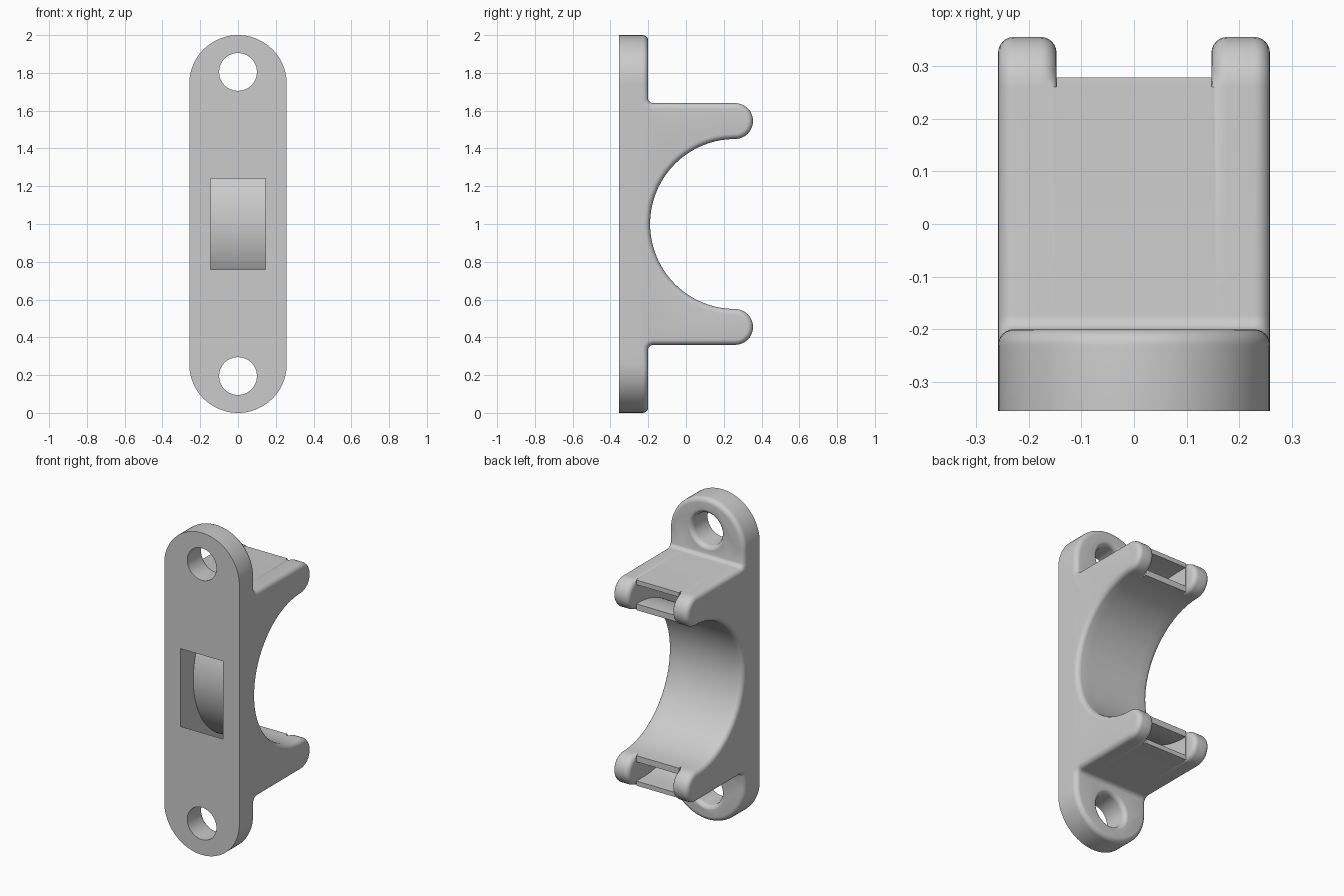
import bpy, bmesh
from math import sin, cos, pi

if "Cube" in bpy.data.objects:
    bpy.data.objects.remove(bpy.data.objects["Cube"])

W, R = 0.258, 0.03            # half width, edge rounding
FRONT, BACK = -0.355, -0.2    # plate faces in y
BORE_Y, BORE = 0.26, 0.45     # pipe seat
HORN_H, HORN = 0.545, 0.095   # rounded arm tips
SLOT, NOTCH = 0.147, 0.278    # strap slot half width, arm end between horns
STEPS = 6
# (distance along the rounding, inward offset) pairs, from flat side to full edge
ROUND = [(round(R * sin(pi / 2 * i / STEPS), 6), round(R * (1 - cos(pi / 2 * i / STEPS)), 6))
         for i in range(STEPS + 1)]

grey = bpy.data.materials.new("light grey")
grey.diffuse_color = (0.6, 0.6, 0.6, 1)
grey.use_nodes = True
grey.node_tree.nodes["Principled BSDF"].inputs["Base Color"].default_value = grey.diffuse_color


def arc(cx, cy, r, a0, a1, n):
    return [(cx + r * cos(a0 + (a1 - a0) * i / n), cy + r * sin(a0 + (a1 - a0) * i / n))
            for i in range(n + 1)]


def loft(name, rings):
    """Skin closed rings of equal point count and cap both ends."""
    bm = bmesh.new()
    vs = [[bm.verts.new((x, y, z + 1)) for x, y, z in ring] for ring in rings]
    n = len(vs[0])
    for a, b in zip(vs, vs[1:]):
        for i in range(n):
            bm.faces.new((a[i], a[(i + 1) % n], b[(i + 1) % n], b[i]))
    bm.faces.new(vs[0])
    bm.faces.new(vs[-1])
    bmesh.ops.remove_doubles(bm, verts=bm.verts[:], dist=1e-6)
    bmesh.ops.recalc_face_normals(bm, faces=bm.faces[:])
    me = bpy.data.meshes.new(name)
    bm.to_mesh(me)
    bm.free()
    ob = bpy.data.objects.new(name, me)
    bpy.context.collection.objects.link(ob)
    me.materials.append(grey)
    return ob


def combine(target, other, operation):
    m = target.modifiers.new("combine", 'BOOLEAN')
    m.operation, m.solver, m.object = operation, 'EXACT', other
    bpy.context.view_layer.objects.active = target
    bpy.ops.object.modifier_apply(modifier=m.name)
    bpy.data.objects.remove(other)


def body_ring(x, d=0.0, tip=0.0, clamp=False):
    """Side outline of the saddle, inset by d; tip insets only the horn ends."""
    horn = arc(BORE_Y, HORN_H, HORN - d, pi / 2, -pi / 2, 16)
    if tip:
        inner = arc(BORE_Y, HORN_H, HORN - tip, pi / 2, -pi / 2, 16)
        horn = horn[:1] + inner[1:-1] + horn[-1:]
    if clamp:
        horn = [(min(y, NOTCH), h) for y, h in horn]
    top = HORN_H + HORN
    half = [(FRONT, top + R)]
    half += arc(BACK + R - 0.002, top + R, R + d, pi, 1.5 * pi, 6)
    half += horn
    half += arc(BORE_Y, 0, BORE + d, pi / 2, pi, 28)[1:]
    full = half + [(y, -h) for y, h in reversed(half[:-1])]
    return [(x, y, h) for y, h in full]


# saddle body with two arms, each ending in a pair of rounded horns
side = [body_ring(W - R + s, d) for s, d in reversed(ROUND)]
side += [body_ring(SLOT + R - s, tip=d) for s, d in ROUND]
side.append(body_ring(SLOT, clamp=True))
bracket = loft("pipe_bracket", side + [[(-x, y, z) for x, y, z in r] for r in reversed(side)])

# rounded screw lugs at both ends
for sgn in (1, -1):
    layers = [(FRONT, 0.0)] + [(BACK - R + s, d) for s, d in ROUND]
    rings = []
    for y, d in layers:
        outline = [(W - d, 0.6)] + arc(0, 1 - W, W - d, 0, pi, 40) + [(d - W, 0.6)]
        rings.append([(x, y, sgn * h) for x, h in outline])
    combine(bracket, loft("screw_lug", rings), 'UNION')

# screw holes with a rounded back rim
for sgn in (1, -1):
    prof = [(-0.45, 0.1)] + [(BACK - R + s + 0.001, 0.1 + d) for s, d in ROUND] + [(-0.15, 0.1 + R)]
    rings = [[(x, y, z) for x, z in arc(0, sgn * 0.805, r, 0, 2 * pi, 48)[:-1]] for y, r in prof]
    combine(bracket, loft("screw_hole", rings), 'DIFFERENCE')

# curved strap channel: out through both arm tips and the front window
channel = [(0.42, 0.61)] + arc(0.205, 0, 0.61, pi / 2, 1.5 * pi, 56) + [(0.42, -0.61), (0.42, -0.49)]
channel += arc(BORE_Y, 0, 0.49, 1.5 * pi, pi / 2, 56) + [(0.42, 0.49)]
combine(bracket, loft("strap_channel", [[(x, y, h) for y, h in channel] for x in (-0.146, 0.146)]),
        'DIFFERENCE')

bpy.ops.object.select_all(action='DESELECT')
bracket.select_set(True)
bpy.context.view_layer.objects.active = bracket
bpy.ops.object.shade_smooth_by_angle(angle=0.6)
